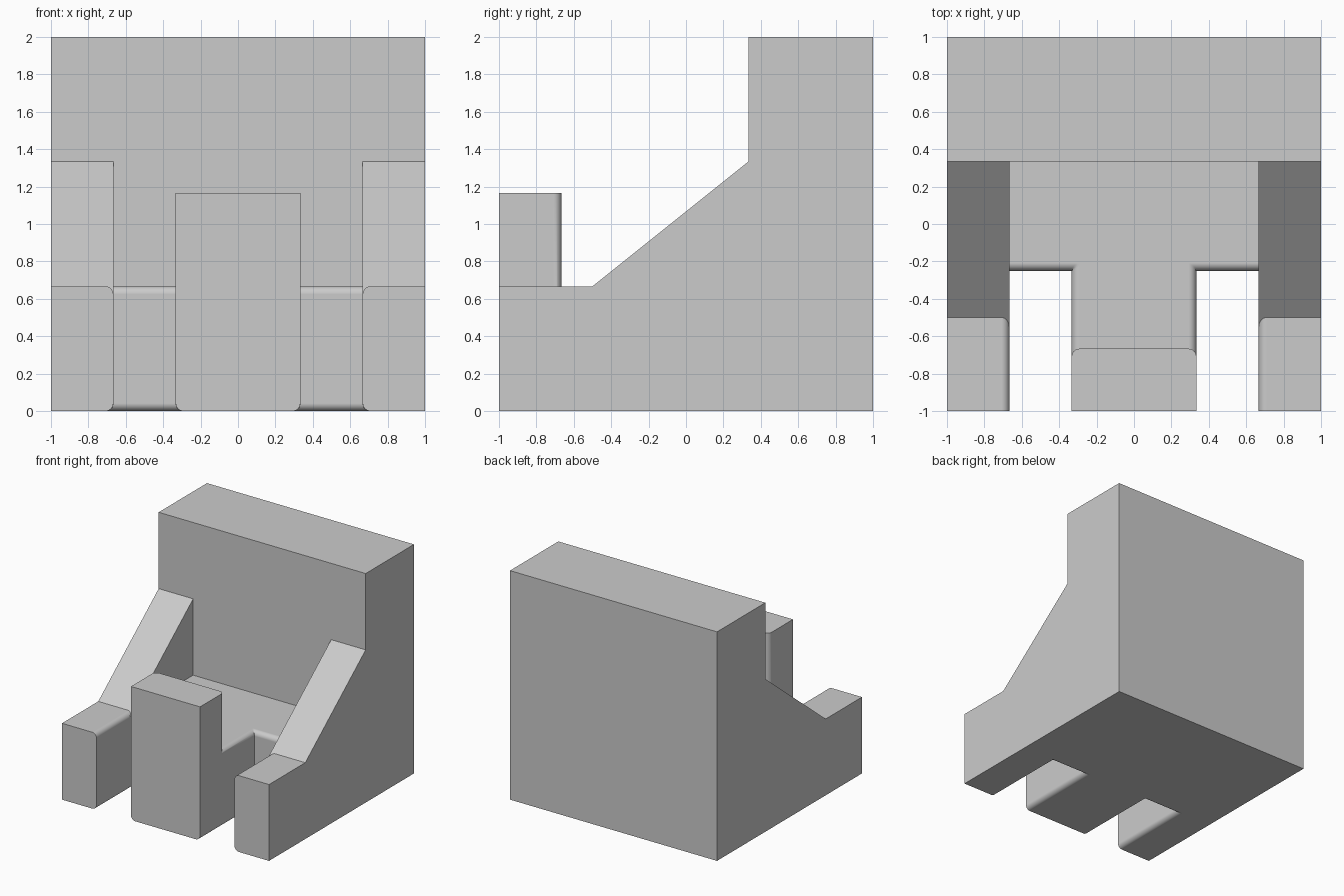
import bpy
import bmesh
from math import sin, cos, pi

cube = bpy.data.objects.get("Cube")
if cube:
    bpy.data.objects.remove(cube, do_unlink=True)

# Main dimensions
T = 1 / 3                 # inner edge of the leg openings, front of the backrest
W = 2 / 3                 # outer edge of the leg openings, seat height
FRONT = -0.25             # front edge of the seat beside the post
R, N = 0.042, 8           # edge rounding
INSET = [R - R * cos(i * pi / 2 / N) for i in range(N + 1)]
DROP = [R - R * sin(i * pi / 2 / N) for i in range(N)] + [0.0]

grey = bpy.data.materials.new("light grey")
grey.use_nodes = True
COLOUR = (0.6, 0.6, 0.6, 1)
grey.diffuse_color = COLOUR
grey.node_tree.nodes["Principled BSDF"].inputs["Base Color"].default_value = COLOUR


def loft(name, slices):
    """Solid skinned through (x, [(y, z), ...]) outlines of equal length."""
    bm = bmesh.new()
    rings = [[bm.verts.new((x, y, z)) for y, z in outline] for x, outline in slices]
    for a, b in zip(rings, rings[1:]):
        for i in range(len(a)):
            j = (i + 1) % len(a)
            bm.faces.new((a[i], a[j], b[j], b[i]))
    bm.faces.new(rings[0])
    bm.faces.new(rings[-1])
    bmesh.ops.remove_doubles(bm, verts=bm.verts, dist=1e-5)
    bmesh.ops.dissolve_degenerate(bm, edges=bm.edges, dist=1e-5)
    bmesh.ops.recalc_face_normals(bm, faces=bm.faces)
    mesh = bpy.data.meshes.new(name)
    bm.to_mesh(mesh)
    bm.free()
    mesh.materials.append(grey)
    obj = bpy.data.objects.new(name, mesh)
    bpy.context.collection.objects.link(obj)
    bpy.ops.object.select_all(action='DESELECT')
    obj.select_set(True)
    bpy.context.view_layer.objects.active = obj
    bpy.ops.object.shade_smooth_by_angle(angle=pi / 6)
    mod = obj.modifiers.new("even shading", 'WEIGHTED_NORMAL')
    mod.keep_sharp = True
    return obj


def seat_edge(k):
    """Bottom and top of the rounded seat front, mitred at rounding step k."""
    low = [(FRONT + INSET[i], DROP[max(i, k)]) for i in range(N + 1)]
    high = [(y, W - z) for y, z in reversed(low)]
    return low, high


def seat_outline():
    low, high = seat_edge(0)
    return [(T, W)] + high + low + [(T, 0)]


def post_outline(k):
    low, high = seat_edge(k)
    d = DROP[k]
    post = [(-W - d, W - d), (-W - d, 7 / 6), (-1, 7 / 6), (-1, d)]
    return [(T, W)] + high + post + low + [(T, 0)]


def arm_outline(k):
    low, _ = seat_edge(k)
    d = DROP[k]
    top = [(-1, d), (-1, W - d), (-0.5 - 1.25 * d, W - d), (T, 2 * W)]
    return [(T, 0)] + low[::-1] + top


# Backrest
back = [(T, 0), (1, 0), (1, 2), (T, 2)]
loft("backrest", [(-1, back), (1, back)])

# Middle of the seat with the upright post
steps = range(N + 1)
half = [(T - INSET[k], post_outline(k)) for k in steps]
loft("seat_and_post", [(-x, o) for x, o in half] + half[::-1])

# Seat sides behind the leg openings, and sloping arms
for side, label in ((1, "left"), (-1, "right")):
    loft(label + "_seat_side", [(side * T, seat_outline()), (side * W, seat_outline())])
    arm = [(side * (W + INSET[k]), arm_outline(k)) for k in steps]
    loft(label + "_arm", arm + [(side, arm_outline(N))])
